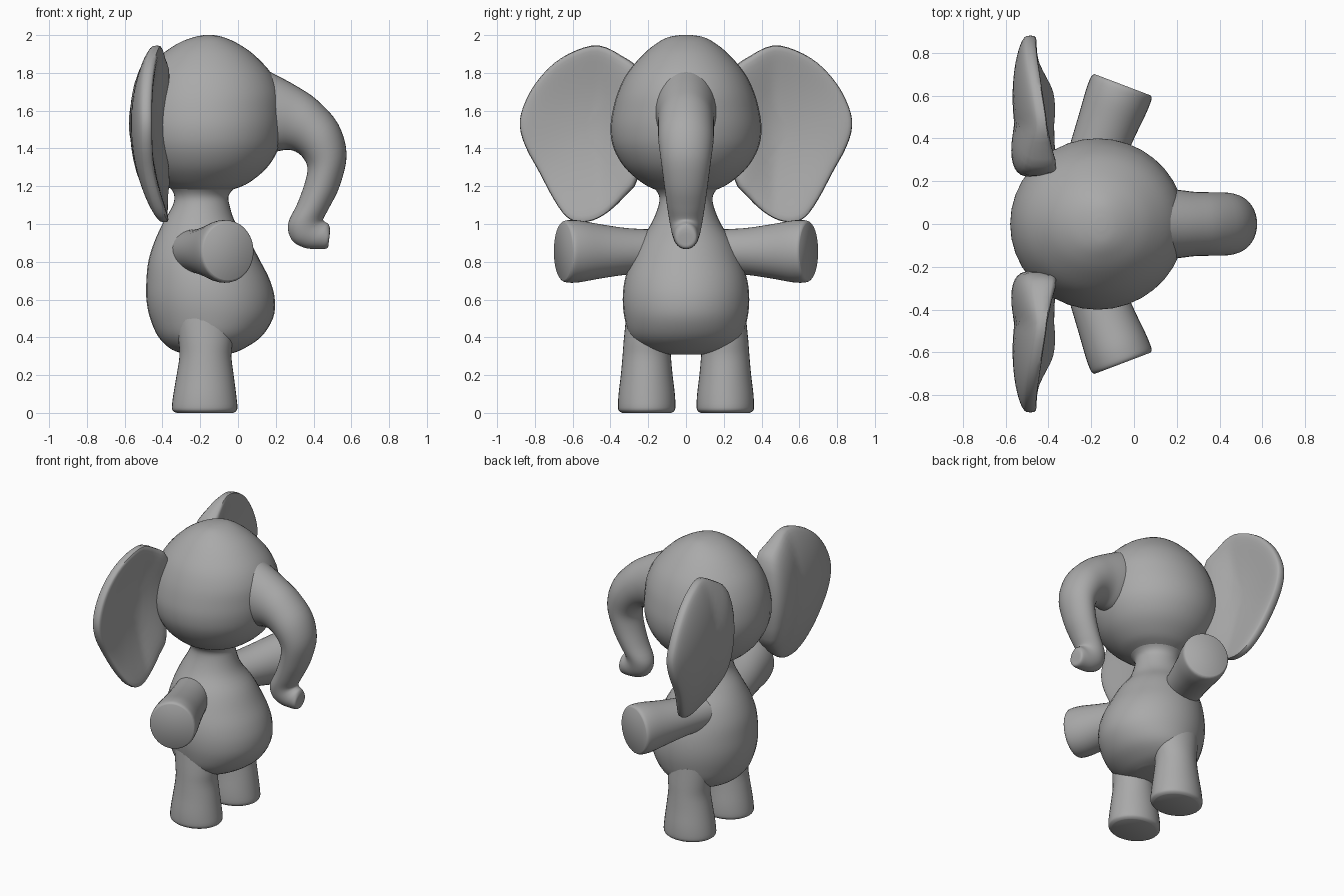
import bpy, bmesh, math
from mathutils import Vector

cube = bpy.data.objects.get("Cube")
if cube:
    bpy.data.objects.remove(cube, do_unlink=True)

# One clay grey for the whole figure
grey = bpy.data.materials.new("clay grey")
grey.use_nodes = True
colour = (0.4, 0.4, 0.4, 1)
grey.diffuse_color = colour
shader = next(n for n in grey.node_tree.nodes if n.type == 'BSDF_PRINCIPLED')
shader.inputs["Base Color"].default_value = colour
shader.inputs["Roughness"].default_value = 0.7


def spline(points, steps, closed=False):
    """Smooth curve through tuples of any length."""
    n = len(points)
    pick = (lambda i: points[i % n]) if closed else (lambda i: points[min(max(i, 0), n - 1)])
    result = []
    for i in range(n if closed else n - 1):
        p, q, r, s = (pick(i + k) for k in (-1, 0, 1, 2))
        for j in range(steps):
            t = j / steps
            result.append(tuple(
                b + t / 2 * (c - a + t * (2*a - 5*b + 4*c - d + t * (3*(b - c) + d - a)))
                for a, b, c, d in zip(p, q, r, s)))
    if not closed:
        result.append(points[-1])
    return result


def skin(name, rings):
    """Close a stack of equal rings into one smooth solid."""
    bm = bmesh.new()
    loops = [[bm.verts.new(p) for p in ring] for ring in rings]
    n = len(loops[0])
    for low, high in zip(loops, loops[1:]):
        for i in range(n):
            j = (i + 1) % n
            bm.faces.new((low[i], low[j], high[j], high[i]))
    bm.faces.new(loops[0])
    bm.faces.new(loops[-1])
    bmesh.ops.recalc_face_normals(bm, faces=bm.faces[:])
    mesh = bpy.data.meshes.new(name)
    bm.to_mesh(mesh)
    bm.free()
    mesh.materials.append(grey)
    mesh.shade_smooth()
    mesh.set_sharp_from_angle(angle=math.radians(50))
    obj = bpy.data.objects.new(name, mesh)
    bpy.context.collection.objects.link(obj)
    return obj


def ellipse(centre, a, b, sides=36):
    c, a, b = Vector(centre), Vector(a), Vector(b)
    angles = [math.tau * i / sides for i in range(sides)]
    return [c + a * math.cos(t) + b * math.sin(t) for t in angles]


def stack(name, stations, steps=4, y=0):
    """Stations: height, back x, front x, half width."""
    skin(name, [ellipse(((x0 + x1) / 2, y, z), ((x1 - x0) / 2, 0, 0), (0, w, 0))
                for z, x0, x1, w in spline(stations, steps)])


# Pear-shaped body with a short flaring neck
stack("body", [
    (.31, -.27, -.05, .10), (.335, -.35, .02, .22), (.4, -.42, .12, .295),
    (.5, -.465, .185, .325), (.6, -.485, .195, .335), (.7, -.485, .17, .325),
    (.8, -.475, .12, .295), (.9, -.445, .065, .25), (1.0, -.40, -.01, .185),
    (1.1, -.345, -.045, .145), (1.16, -.34, -.045, .147), (1.22, -.38, .02, .2),
    (1.28, -.42, .08, .26)])

# Round head
stack("head", [
    (1.16, -.28, -.1, .1), (1.185, -.35, -.02, .17), (1.22, -.42, .06, .235),
    (1.3, -.5, .155, .325), (1.4, -.555, .215, .383), (1.5, -.577, .237, .4),
    (1.6, -.573, .238, .388), (1.7, -.548, .225, .36), (1.8, -.495, .175, .31),
    (1.9, -.4, .08, .225), (1.96, -.31, -.01, .15), (1.99, -.23, -.08, .09),
    (2.0, -.18, -.13, .03)])

# Trunk: upper edge x, z, lower edge x, z, half width
trunk = [
    (.06, 1.86, .10, 1.37, .17), (.19, 1.795, .21, 1.385, .16),
    (.31, 1.73, .26, 1.393, .15), (.42, 1.655, .305, 1.383, .148),
    (.53, 1.53, .345, 1.35, .146), (.575, 1.37, .368, 1.295, .132),
    (.54, 1.205, .353, 1.215, .116), (.485, 1.09, .315, 1.11, .101),
    (.455, 1.035, .265, 1.0, .088), (.452, 1.02, .285, .915, .078),
    (.462, 1.01, .35, .875, .07), (.478, 1.0, .425, .867, .064),
    (.486, .98, .472, .872, .054), (.487, .955, .48, .9, .028)]
skin("trunk", [ellipse(((a + c) / 2, 0, (b + d) / 2), ((a - c) / 2, 0, (b - d) / 2), (0, w, 0))
               for a, b, c, d, w in spline(trunk, 4)])

# Ear silhouette in y, z, starting inside the head
ear_outline = [
    (.22, 1.55), (.24, 1.8), (.34, 1.89), (.46, 1.945), (.58, 1.92), (.70, 1.85),
    (.80, 1.74), (.862, 1.62), (.88, 1.52), (.85, 1.41), (.78, 1.28), (.70, 1.13),
    (.635, 1.04), (.57, 1.01), (.49, 1.02), (.41, 1.065), (.33, 1.14), (.25, 1.25)]


def ear(name, side):
    """Dished pad: rings run from front centre over the rim to back centre."""
    rim = spline(ear_outline, 3, closed=True)
    mid_y, mid_z = .55, 1.5
    rings = []
    count = 22
    for k in range(count + 1):
        turn = math.pi * (k + .25) / (count + .5)
        reach = math.sin(turn) ** .8
        face = math.copysign(abs(math.cos(turn)) ** .5, math.cos(turn))
        ring = []
        for y, z in rim:
            py = mid_y + (y - mid_y) * reach
            pz = mid_z + (z - mid_z) * reach
            dish = -.515 + .46 * (pz - 1.53) ** 2 + .4 * (py - .6) ** 2
            root = max(0, .46 - py) * .35
            ring.append((dish + face * (.052 + root), side * py, pz))
        rings.append(ring)
    skin(name, rings)


# Arm: y along, centre x, half length of section, half height
def arm(name, side):
    stations = [(.12, -.25, .12, .115), (.3, -.185, .13, .122), (.45, -.13, .14, .143),
                (.56, -.088, .15, .163), (.615, -.067, .152, .166), (.64, -.057, .149, .162),
                (.65, -.053, .14, .152)]
    skin(name, [ellipse((x, side * y, .855), (r * .935, -side * r * .355, 0), (0, 0, h))
                for y, x, r, h in spline(stations, 3)])


for label, side in (("left", 1), ("right", -1)):
    ear(label + "_ear", side)
    arm(label + "_arm", side)
    # Stubby legs that widen to flat feet
    stack(label + "_leg", [
        (0, -.325, -.025, .13), (.01, -.343, -.01, .145), (.03, -.35, -.003, .152),
        (.1, -.342, -.01, .149), (.2, -.325, -.023, .137), (.3, -.31, -.035, .128),
        (.38, -.315, -.03, .122), (.5, -.33, -.03, .11)], 3, side * .208)
